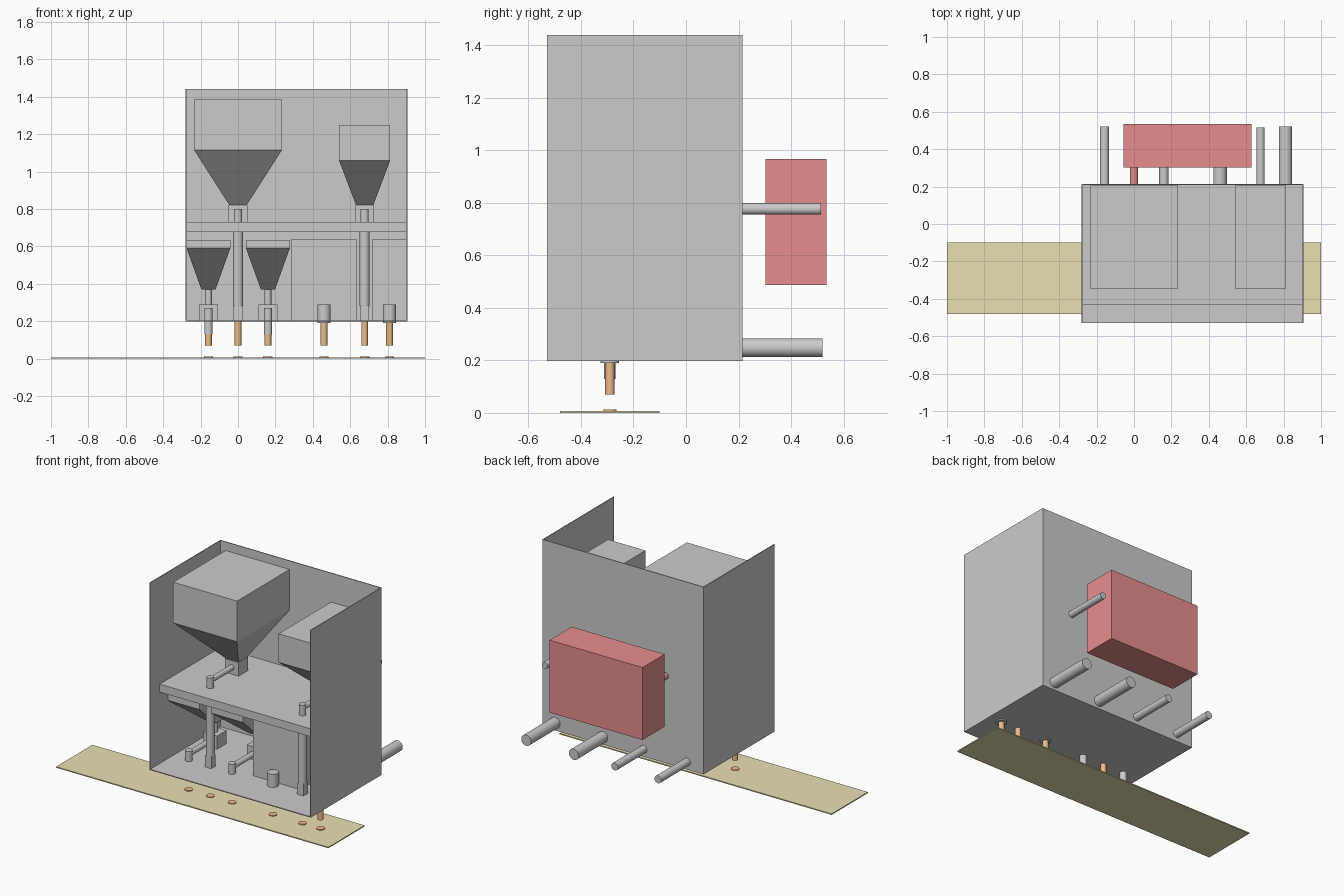
import bpy, bmesh, math

if "Cube" in bpy.data.objects:
    bpy.data.objects.remove(bpy.data.objects["Cube"])


def material(name, rgb):
    m = bpy.data.materials.new(name)
    m.diffuse_color = (*rgb, 1)
    m.use_nodes = True
    m.node_tree.nodes["Principled BSDF"].inputs["Base Color"].default_value = m.diffuse_color
    return m


TAN = material("belt_tan", (0.82, 0.74, 0.45))
RED = material("control_red", (0.8, 0.27, 0.27))
ORANGE = material("product_orange", (0.85, 0.5, 0.25))


def loft(name, rings, mat=None):
    """Closed solid through stacked rectangles (x0, x1, y0, y1, z)."""
    bm = bmesh.new()
    loops = [[bm.verts.new(p) for p in
              ((x0, y0, z), (x1, y0, z), (x1, y1, z), (x0, y1, z))]
             for x0, x1, y0, y1, z in rings]
    bm.faces.new(loops[0])
    bm.faces.new(loops[-1])
    for a, b in zip(loops, loops[1:]):
        for i in range(4):
            j = (i + 1) % 4
            bm.faces.new((a[i], a[j], b[j], b[i]))
    bmesh.ops.recalc_face_normals(bm, faces=bm.faces)
    me = bpy.data.meshes.new(name)
    bm.to_mesh(me)
    bm.free()
    ob = bpy.data.objects.new(name, me)
    bpy.context.collection.objects.link(ob)
    if mat:
        me.materials.append(mat)
    return ob


def box(name, x0, x1, y0, y1, z0, z1, mat=None):
    return loft(name, [(x0, x1, y0, y1, z0), (x0, x1, y0, y1, z1)], mat)


def cylinder(name, r, loc, depth, mat=None, rot=(0, 0, 0)):
    bpy.ops.mesh.primitive_cylinder_add(vertices=32, radius=r, depth=depth,
                                        location=loc, rotation=rot)
    ob = bpy.context.object
    ob.name = name
    bpy.ops.object.shade_smooth_by_angle(angle=math.radians(40))
    if mat:
        ob.data.materials.append(mat)
    return ob


def upright(name, x, r, z0, z1, mat=None, y=-0.29):
    return cylinder(name, r, (x, y, (z0 + z1) / 2), z1 - z0, mat)


def level(name, x, z, r, y0, y1, mat=None):
    return cylinder(name, r, (x, (y0 + y1) / 2, z), y1 - y0, mat,
                    (math.pi / 2, 0, 0))


# conveyor belt
box("conveyor_belt", -1, 1, -0.48, -0.10, 0, 0.007, TAN)

# cabinet, open at the front and top
L, R, F, B, Z0, Z1, T = -0.28, 0.905, -0.53, 0.215, 0.197, 1.44, 0.006
box("cabinet_floor", L, R, F, B, Z0, Z0 + T)
box("cabinet_left_wall", L, L + T, F, B, Z0 + T, Z1)
box("cabinet_right_wall", R - T, R, F, B, Z0 + T, Z1)
box("cabinet_back_wall", L + T, R - T, B - T, B, Z0 + T, Z1)
box("middle_shelf", L + T, R - T, -0.43, B - T, 0.677, 0.73)

HF, HB = -0.345, 0.205      # hopper front and back


def hopper(name, x, half_top, half_bottom, zs):
    """Hopper bin with a tapered funnel; zs = outlet, shoulder, top."""
    a, b = half_top, half_bottom
    loft(name, [(x - b, x + b, -0.06, 0.03, zs[0]),
                (x - a, x + a, HF, HB, zs[1]),
                (x - a, x + a, HF, HB, zs[2])])


# upper hoppers, each feeding a drop tube through the shelf
for side, x, top, zs in (("left", 0, 0.235, (0.82, 1.115, 1.385)),
                         ("right", 0.677, 0.137, (0.82, 1.06, 1.25))):
    hopper(f"upper_{side}_hopper", x, top, 0.046, zs)
    box(f"upper_{side}_feeder", x - 0.05, x + 0.05, -0.065, 0.035, 0.73, 0.82)
    level(f"upper_{side}_auger", x, 0.775, 0.018, -0.29, -0.06)
    upright(f"upper_{side}_outlet", x, 0.022, 0.73, 0.80)
    upright(f"upper_{side}_drop_tube", x, 0.027, 0.28, 0.68)
    box(f"upper_{side}_valve", x - 0.023, x + 0.023, -0.313, -0.267, 0.2, 0.28)

# lower hoppers
for side, x in (("left", -0.158), ("right", 0.16)):
    hopper(f"lower_{side}_hopper", x, 0.117, 0.038, (0.37, 0.59, 0.635))
    upright(f"lower_{side}_neck", x, 0.018, 0.285, 0.375, y=-0.015)
    box(f"lower_{side}_feeder", x - 0.05, x + 0.05, -0.065, 0.035, 0.2, 0.29)
    level(f"lower_{side}_auger", x, 0.245, 0.018, -0.29, -0.06)
    upright(f"lower_{side}_outlet", x, 0.022, 0.13, 0.27)
    level(f"lower_{side}_motor", x, 0.247, 0.025, 0.21, 0.52)

# liquid tanks with pumps
for side, x, x0, x1 in (("left", 0.46, 0.285, 0.633),
                        ("right", 0.81, 0.72, 0.898)):
    box(f"{side}_tank", x0, x1, -0.25, 0.205, 0.203, 0.64)
    upright(f"{side}_tank_dispenser", x, 0.035, 0.19, 0.29)
    level(f"{side}_tank_motor", x, 0.248, 0.036, 0.21, 0.52)

# falling product streams and the portions lying on the belt
for i, (x, top) in enumerate(((-0.158, 0.13), (0, 0.2), (0.16, 0.13),
                              (0.46, 0.19), (0.677, 0.2), (0.81, 0.19))):
    upright(f"product_stream_{i + 1}", x, 0.018, 0.07, top, ORANGE)
    upright(f"product_portion_{i + 1}", x, 0.025, 0.006, 0.012, ORANGE)

# rear motors for the upper augers and the red control box
level("upper_right_motor", 0.677, 0.777, 0.022, 0.21, 0.515)
level("upper_left_motor", 0, 0.777, 0.022, 0.21, 0.515, RED)
box("control_box", -0.055, 0.627, 0.303, 0.535, 0.487, 0.968, RED)
